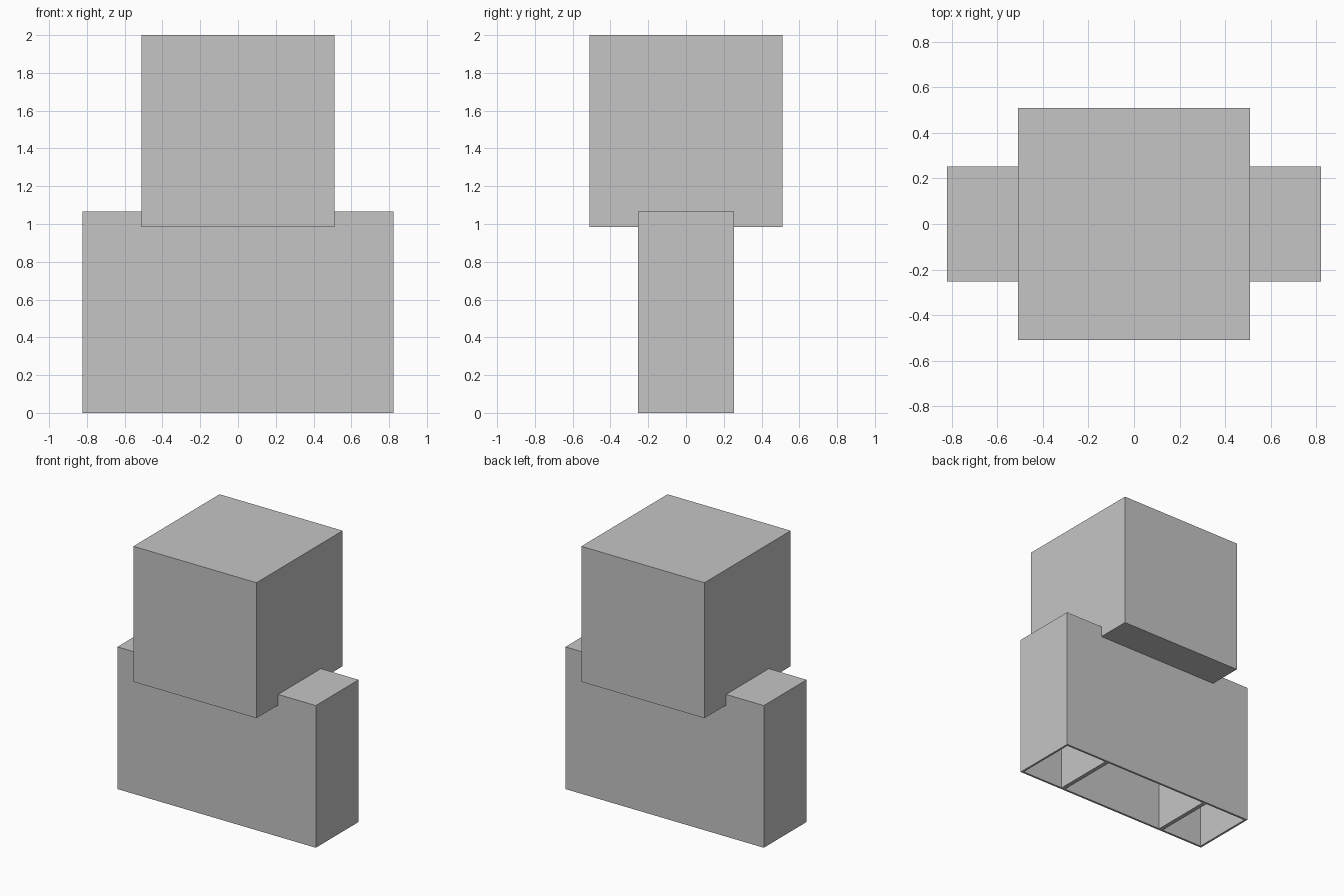
import bpy, bmesh

if "Cube" in bpy.data.objects:
    bpy.data.objects.remove(bpy.data.objects["Cube"])

grey = bpy.data.materials.new("plain grey")
grey.diffuse_color = (0.56, 0.56, 0.56, 1.0)
grey.use_nodes = True
grey.node_tree.nodes["Principled BSDF"].inputs["Base Color"].default_value = grey.diffuse_color


def block(name, lo, hi, wall=0.0):
    """Box between two corners; with a wall it is hollow and open underneath."""
    bm = bmesh.new()
    bmesh.ops.create_cube(bm, size=1.0)
    for v in bm.verts:
        v.co = [lo[i] + (v.co[i] + 0.5) * (hi[i] - lo[i]) for i in range(3)]
    if wall:
        # Inset the underside and push it up to leave thin walls
        bottom = min(bm.faces, key=lambda f: f.calc_center_median().z)
        bmesh.ops.inset_region(bm, faces=[bottom], thickness=wall)
        ext = bmesh.ops.extrude_face_region(bm, geom=[bottom])
        verts = [g for g in ext["geom"] if isinstance(g, bmesh.types.BMVert)]
        for v in verts:
            v.co.z = hi[2] - wall
        if bottom.is_valid:
            bmesh.ops.delete(bm, geom=[bottom], context='FACES_ONLY')
    bmesh.ops.recalc_face_normals(bm, faces=bm.faces[:])
    mesh = bpy.data.meshes.new(name)
    bm.to_mesh(mesh)
    bm.free()
    mesh.materials.append(grey)
    obj = bpy.data.objects.new(name, mesh)
    bpy.context.collection.objects.link(obj)
    return obj


D, TOP, WALL = 0.253, 1.065, 0.022

# Head
block("head", (-0.51, -0.51, 0.985), (0.51, 0.51, 2.0))

# Hollow torso
block("torso", (-0.445, -D, 0), (0.445, D, TOP), WALL)

# Hollow arms on both sides
for side, x0, x1 in (("left", -0.822, -0.445), ("right", 0.445, 0.822)):
    block(side + "_arm", (x0, -D, 0), (x1, D, TOP), WALL)
